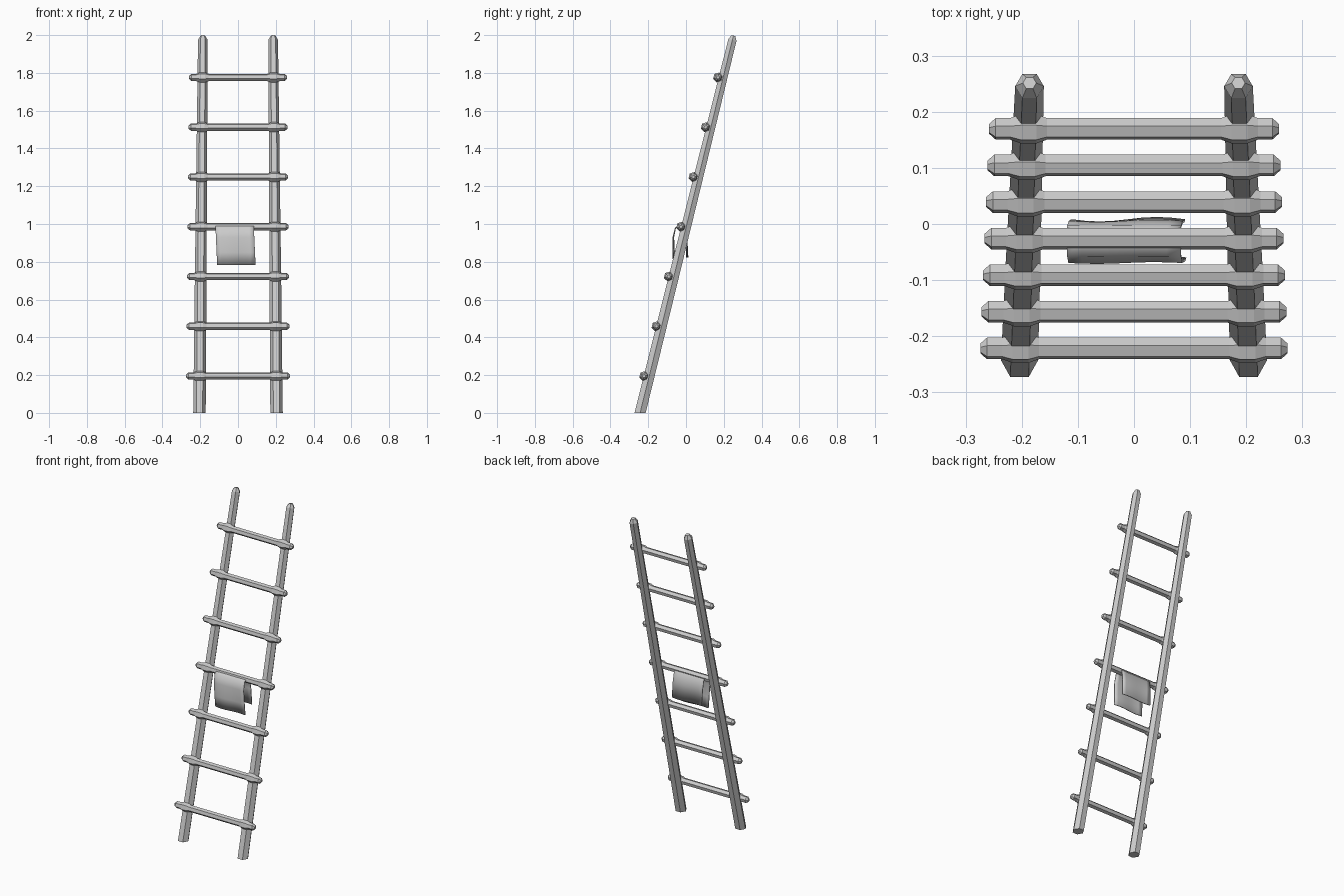
import bpy, bmesh, math
from mathutils import Vector

cube = bpy.data.objects.get("Cube")
if cube:
    bpy.data.objects.remove(cube, do_unlink=True)

grey = bpy.data.materials.new("plain grey")
grey.use_nodes = True
COLOUR = (0.6, 0.6, 0.6, 1)
grey.diffuse_color = COLOUR
grey.node_tree.nodes["Principled BSDF"].inputs["Base Color"].default_value = COLOUR

# Ladder frame: along the rails, across them, and out of the front
X = Vector((1, 0, 0))
ALONG = Vector((0, 0.2475, 1)).normalized()
OUT = X.cross(ALONG)
LEVEL = Vector((0, -1.03, 0))


def rail_point(side, z):
    return Vector((side * (0.204 - 0.009 * z), -0.243 + 0.2475 * z, z))


def hexagon(centre, u, v, r):
    return [centre + u * r * math.cos(math.radians(60 * i))
            + v * r * math.sin(math.radians(60 * i)) for i in range(6)]


def finish(name, bm):
    bmesh.ops.recalc_face_normals(bm, faces=bm.faces[:])
    mesh = bpy.data.meshes.new(name)
    bm.to_mesh(mesh)
    bm.free()
    mesh.materials.append(grey)
    obj = bpy.data.objects.new(name, mesh)
    bpy.context.collection.objects.link(obj)
    return obj


def loft(name, rings):
    bm = bmesh.new()
    loops = [[bm.verts.new(p) for p in ring] for ring in rings]
    for a, b in zip(loops, loops[1:]):
        for i in range(len(a)):
            j = (i + 1) % len(a)
            bm.faces.new((a[i], a[j], b[j], b[i]))
    bm.faces.new(loops[0][::-1])
    bm.faces.new(loops[-1])
    return finish(name, bm)


# Rails: tapered hexagonal poles, level feet, blunt tips
for side, label in ((1, "left"), (-1, "right")):
    rings = [hexagon(rail_point(side, 0), X, LEVEL, 0.033)]
    for z, r in ((0.7, 0.031), (1.4, 0.028), (1.975, 0.0255), (1.997, 0.012)):
        rings.append(hexagon(rail_point(side, z), X, OUT, r))
    loft(label + "_rail", rings)

# Rungs: hexagonal bars swollen where they cross the rails
for n in range(7):
    z = 0.195 + n * 0.2635
    joint = rail_point(1, z).x
    end = 0.274 - n * 0.0026
    half = [(end, 0.009), (end - 0.012, 0.02), (joint + 0.033, 0.02),
            (joint + 0.014, 0.027), (joint - 0.014, 0.027), (joint - 0.033, 0.02)]
    profile = half + [(-x, r) for x, r in reversed(half)]
    y = rail_point(1, z).y - 0.027
    loft(f"rung_{n + 1}",
         [hexagon(Vector((x, y, z)), ALONG, OUT, r) for x, r in profile])

# Cloth draped over the middle rung, longer at the front
drape = [(-0.062, 0.782), (-0.065, 0.85), (-0.067, 0.93), (-0.056, 0.98),
         (-0.027, 0.996), (-0.005, 0.98), (0.003, 0.92), (0.006, 0.822)]
bm = bmesh.new()
COLS = 8
grid = []
for y, z in drape:
    hang = (1 - z) / 0.22
    row = []
    for i in range(COLS + 1):
        t = i / COLS
        x = -0.12 + 0.203 * t + 0.01 * hang
        wave = 0.005 * hang * math.sin(t * math.tau)
        row.append(bm.verts.new((x, y - wave, z)))
    grid.append(row)
for a, b in zip(grid, grid[1:]):
    for i in range(COLS):
        bm.faces.new((a[i], a[i + 1], b[i + 1], b[i]))
cloth = finish("draped_cloth", bm)
thick = cloth.modifiers.new("thickness", "SOLIDIFY")
thick.thickness = 0.005
thick.offset = 0
for face in cloth.data.polygons:
    face.use_smooth = True
